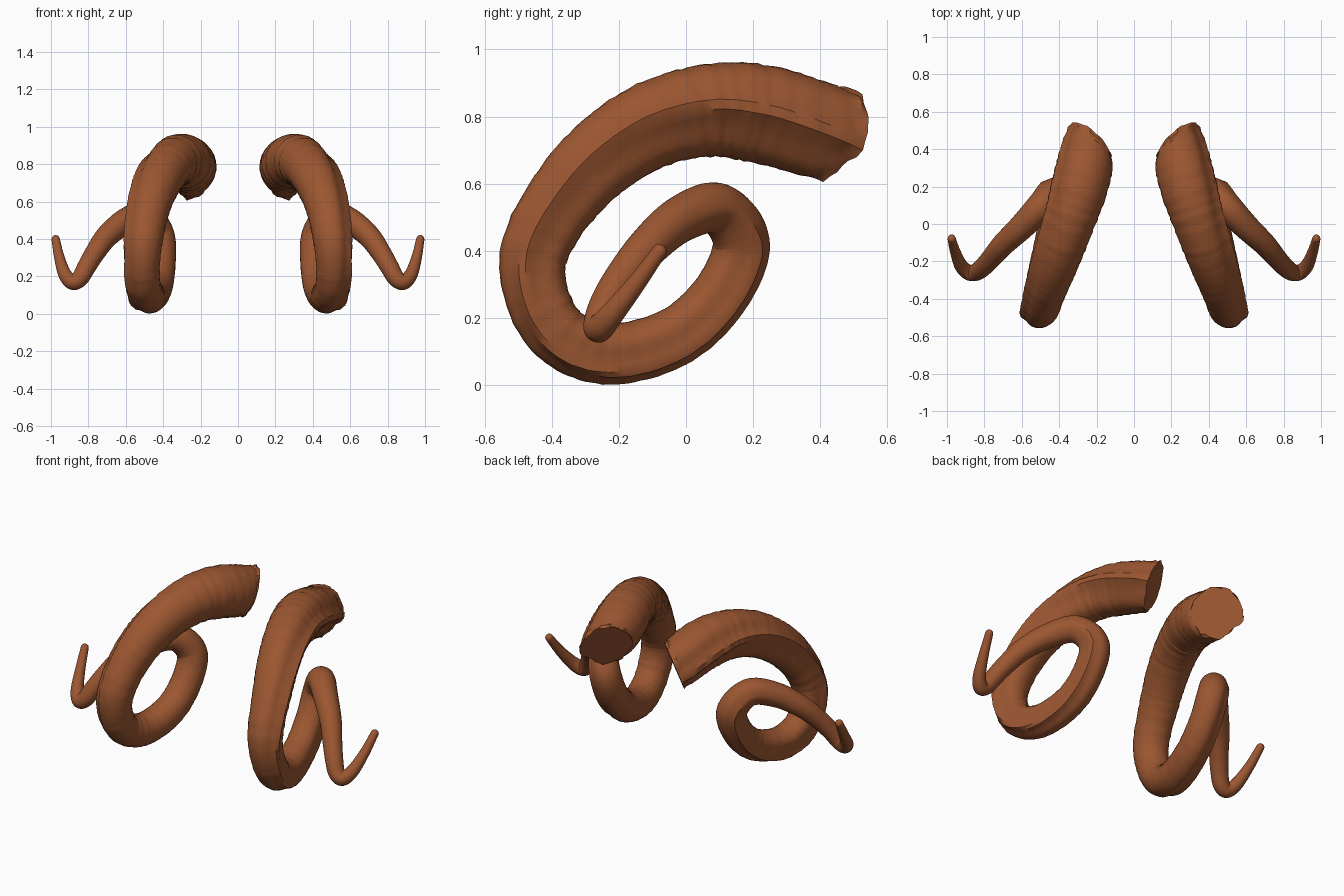
import bpy, bmesh, math, random
from mathutils import Vector

if "Cube" in bpy.data.objects:
    bpy.data.objects.remove(bpy.data.objects["Cube"])

SIDES = 32
SUB = 14

brown = bpy.data.materials.new("horn brown")
brown.diffuse_color = (0.33, 0.094, 0.031, 1)
brown.use_nodes = True
brown.node_tree.nodes["Principled BSDF"].inputs["Base Color"].default_value = brown.diffuse_color

# Centreline of the horn from base to tip: x, y, z, radius
PATH = [
    (0.23, 0.44, 0.745, 0.142), (0.28, 0.22, 0.808, 0.146), (0.335, 0.04, 0.815, 0.136),
    (0.40, -0.15, 0.75, 0.126), (0.465, -0.33, 0.60, 0.113), (0.505, -0.455, 0.38, 0.10),
    (0.51, -0.40, 0.175, 0.093), (0.48, -0.24, 0.094, 0.092), (0.44, -0.04, 0.14, 0.089),
    (0.42, 0.10, 0.265, 0.086), (0.425, 0.165, 0.42, 0.085), (0.495, 0.095, 0.525, 0.077),
    (0.60, -0.015, 0.495, 0.069), (0.70, -0.11, 0.415, 0.061), (0.765, -0.185, 0.325, 0.054),
    (0.81, -0.233, 0.25, 0.05), (0.845, -0.258, 0.19, 0.046), (0.885, -0.258, 0.17, 0.042),
    (0.925, -0.222, 0.21, 0.036), (0.955, -0.15, 0.30, 0.028), (0.975, -0.078, 0.40, 0.022),
]


def spline(i, t):
    """Catmull-Rom point (x, y, z, radius) on segment i."""
    pts = [Vector(p) for p in PATH]
    pts = [2 * pts[0] - pts[1]] + pts + [2 * pts[-1] - pts[-2]]
    a, b, c, d = pts[i:i + 4]
    return 0.5 * (2 * b + (c - a) * t + (2 * a - 5 * b + 4 * c - d) * t * t
                  + (3 * b - a - 3 * c + d) * t ** 3)


def bump(angle, centre, width):
    d = (angle - centre + math.pi) % (2 * math.pi) - math.pi
    return math.exp(-(d / width) ** 2)


def ramp(x, a, b):
    t = min(1, max(0, (x - a) / (b - a)))
    return t * t * (3 - 2 * t)


def horn(name, side):
    rng = random.Random(4)
    n = len(PATH) - 1
    samples = [spline(i, j / SUB) for i in range(n) for j in range(SUB)] + [spline(n - 1, 1)]
    cut = Vector((-0.66, 0.68, -0.36)).normalized()     # slanted base opening
    bm = bmesh.new()
    rings = []
    last = len(samples) - 1
    out = Vector((1, 0, 0))
    for k, s in enumerate(samples):
        pos = k / SUB
        tan = (samples[min(k + 1, last)] - samples[max(k - 1, 0)]).xyz.normalized()
        w = max(0, 1 - k / 14)
        tan = tan.lerp(-cut, w * w).normalized()
        if pos < 10:
            out = Vector((1, 0, 0))
        out = (out - tan * out.dot(tan)).normalized()
        up = tan.cross(out)
        # keel fades to the tip and turns outward along the curl
        keel = 1 - ramp(pos, 8.5, 12.5)
        ridge = 0.08 + 0.14 * ramp(pos, 1, 4.5) + 0.5 * ramp(pos, 4.5, 7.5)
        rough = 1 - ramp(pos, 4, 14)
        ripple = rng.uniform(-0.016, 0.016) * rough
        ring = []
        for m in range(SIDES):
            a = 2 * math.pi * m / SIDES
            r = 1 + ripple + rng.uniform(-0.009, 0.009) * rough
            r += keel * (0.13 * bump(a, ridge, 0.17) - 0.13 * bump(a, ridge - 0.6, 0.42)
                         - 0.07 * bump(a, ridge + 0.45, 0.25))
            if k < 2:                                    # torn rim
                r += rng.uniform(-0.05, 0.08)
            p = s.xyz + (out * math.cos(a) + up * math.sin(a)) * s[3] * r
            p.x *= side
            ring.append(bm.verts.new(p))
        rings.append(ring)

    # Rounded tip
    d = (samples[-1] - samples[-2]).xyz.normalized()
    d.x *= side
    c = sum((v.co for v in rings[-1]), Vector()) / SIDES
    for ang in (0.5, 1.0):
        rings.append([bm.verts.new(c + (v.co - c) * math.cos(ang) + d * 0.02 * math.sin(ang))
                      for v in rings[last]])

    for r0, r1 in zip(rings, rings[1:]):
        for m in range(SIDES):
            q = (m + 1) % SIDES
            bm.faces.new((r0[m], r0[q], r1[q], r1[m]))

    # Flat base and end of tip
    base = sum((v.co for v in rings[0]), Vector()) / SIDES
    for ring, centre in ((rings[0], base), (rings[-1], c + d * 0.02)):
        mid = bm.verts.new(centre)
        for m in range(SIDES):
            bm.faces.new((ring[m], ring[(m + 1) % SIDES], mid))
    bmesh.ops.recalc_face_normals(bm, faces=bm.faces)

    mesh = bpy.data.meshes.new(name)
    bm.to_mesh(mesh)
    bm.free()
    mesh.materials.append(brown)
    obj = bpy.data.objects.new(name, mesh)
    bpy.context.collection.objects.link(obj)
    bpy.ops.object.select_all(action='DESELECT')
    obj.select_set(True)
    bpy.context.view_layer.objects.active = obj
    bpy.ops.object.shade_smooth_by_angle(angle=math.radians(35))


horn("right_horn", 1)
horn("left_horn", -1)
